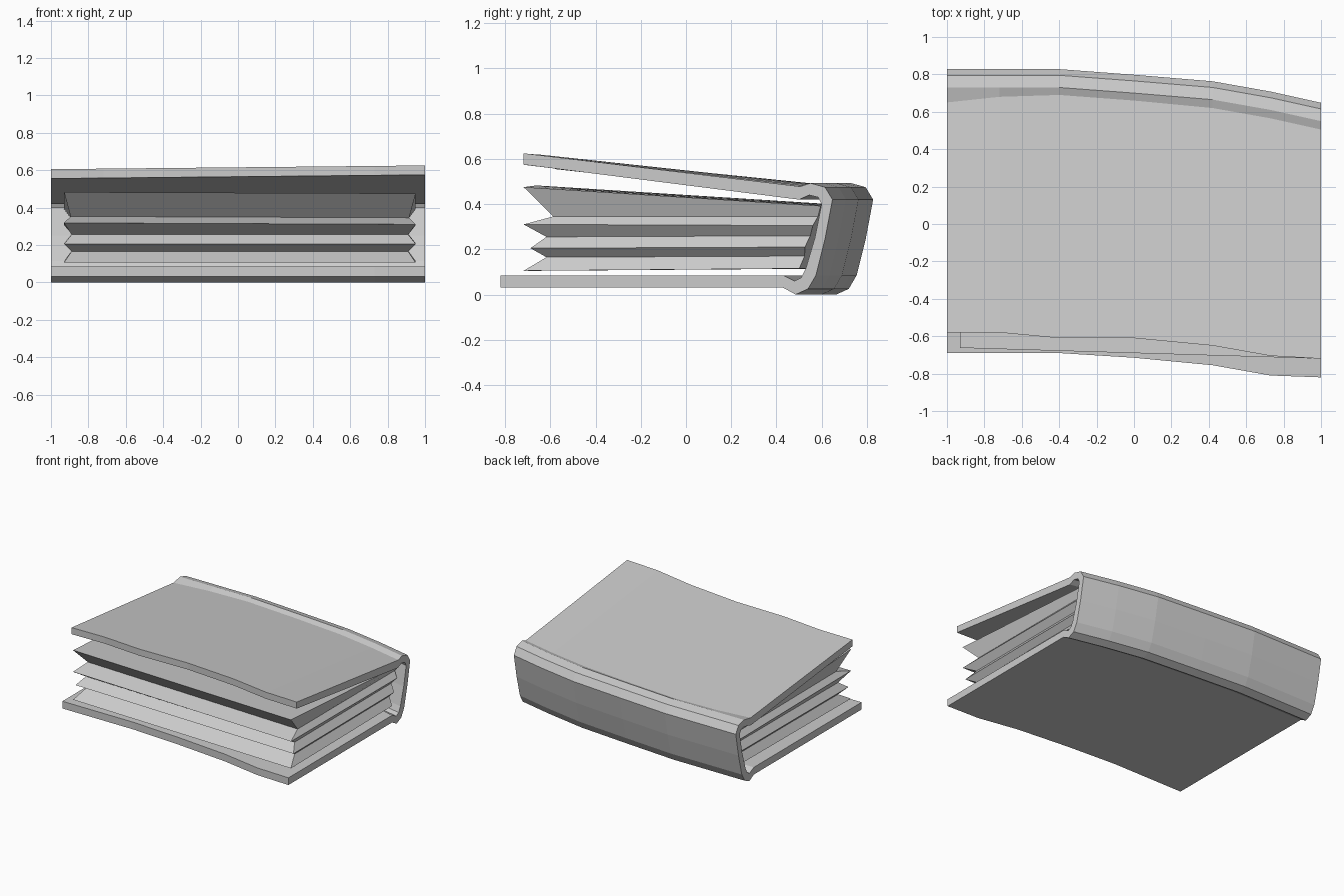
import bpy

if "Cube" in bpy.data.objects:
    bpy.data.objects.remove(bpy.data.objects["Cube"])

# Stations along the book, and how far the bent book shifts in y at each one
XS = [-1, -0.72, -0.4, 0, 0.42, 0.73, 1]
SPINE = [0.18, 0.18, 0.18, 0.15, 0.115, 0.06, 0]
BASE = [0.13, 0.13, 0.13, 0.105, 0.065, 0.01, 0]
LID = [0.14, 0.14, 0.11, 0.11, 0.07, 0.015, 0]
HINGE = [0.145, 0.175, 0.185, 0.155, 0.115, 0.06, 0]


def lerp(a, b, t):
    return a + (b - a) * t


def sample(table, x):
    for i in range(len(XS) - 1):
        if x <= XS[i + 1]:
            return lerp(table[i], table[i + 1], (x - XS[i]) / (XS[i + 1] - XS[i]))
    return table[-1]


def make_object(name, verts, faces):
    mesh = bpy.data.meshes.new(name)
    mesh.from_pydata(verts, [], faces)
    mesh.update()
    obj = bpy.data.objects.new(name, mesh)
    bpy.context.collection.objects.link(obj)
    return obj


def grid_faces(rings, n):
    return [(r * n + i, r * n + (i + 1) % n, (r + 1) * n + (i + 1) % n, (r + 1) * n + i)
            for r in range(rings - 1) for i in range(n)]


# Cover: one profile (outer y, z, inner y, z, bend) swept along the spine
profile = [
    (-0.82, 0.03, -0.82, 0.085, BASE),
    (0.43, 0.03, 0.43, 0.085, SPINE),
    (0.485, 0.0, 0.48, 0.06, SPINE),
    (0.54, 0.025, 0.51, 0.075, SPINE),
    (0.575, 0.085, 0.53, 0.115, SPINE),
    (0.615, 0.245, 0.57, 0.25, SPINE),
    (0.648, 0.42, 0.60, 0.40, SPINE),
    (0.615, 0.475, 0.585, 0.43, SPINE),
    (0.55, 0.493, 0.545, 0.44, SPINE),
    (0.505, 0.478, 0.50, 0.42, HINGE),
    (-0.72, 0.625, -0.72, 0.575, LID),
]
ring = [(p[0], p[1], p[4]) for p in profile] + [(p[2], p[3], p[4]) for p in reversed(profile)]
n, k = len(ring), len(profile)
verts = []
for x in XS:
    for y, z, bend in ring:
        drop = 0.01 * (1 - x) if bend is LID else 0   # lid sags slightly to the left
        verts.append((x, y + sample(bend, x), z - drop))
faces = grid_faces(len(XS), n)
faces = [f[::-1] for f in faces]
last = (len(XS) - 1) * n
for i in range(k - 1):
    a, b, c, d = i, i + 1, n - 2 - i, n - 1 - i
    faces += [(d, c, b, a), (last + a, last + b, last + c, last + d)]
cover = make_object("book_cover", verts, faces)

# Pages: zigzag layers (front y, front z, back y, back z, side inset)
layers = [
    (-0.72, 0.105, 0.49, 0.115, 0.0),
    (-0.62, 0.165, 0.505, 0.17, 0.04),
    (-0.69, 0.205, 0.515, 0.21, 0.0),
    (-0.62, 0.255, 0.53, 0.26, 0.04),
    (-0.72, 0.31, 0.55, 0.305, 0.0),
    (-0.59, 0.345, 0.565, 0.345, 0.035),
    (-0.72, 0.475, 0.585, 0.392, 0.0),
]
m = len(XS)
verts = []
for fy, fz, by, bz, inset in layers:
    cols = [lerp(-0.93 + inset, 0.95 - inset, (x + 1) / 2) for x in XS]
    verts += [(x, fy + 0.03 * (1 - x), fz + 0.004 * (1 - x) * (fz > 0.3)) for x in cols]
    verts += [(x, by + sample(SPINE, x), bz) for x in reversed(cols)]
faces = grid_faces(len(layers), 2 * m)
top = (len(layers) - 1) * 2 * m
for i in range(m - 1):
    a, b, c, d = i, i + 1, 2 * m - 2 - i, 2 * m - 1 - i
    faces += [(d, c, b, a), (top + a, top + b, top + c, top + d)]
pages = make_object("pages", verts, faces)

# Consistent outward normals
import bmesh
for obj in (cover, pages):
    bm = bmesh.new()
    bm.from_mesh(obj.data)
    bmesh.ops.recalc_face_normals(bm, faces=bm.faces)
    bm.to_mesh(obj.data)
    bm.free()
